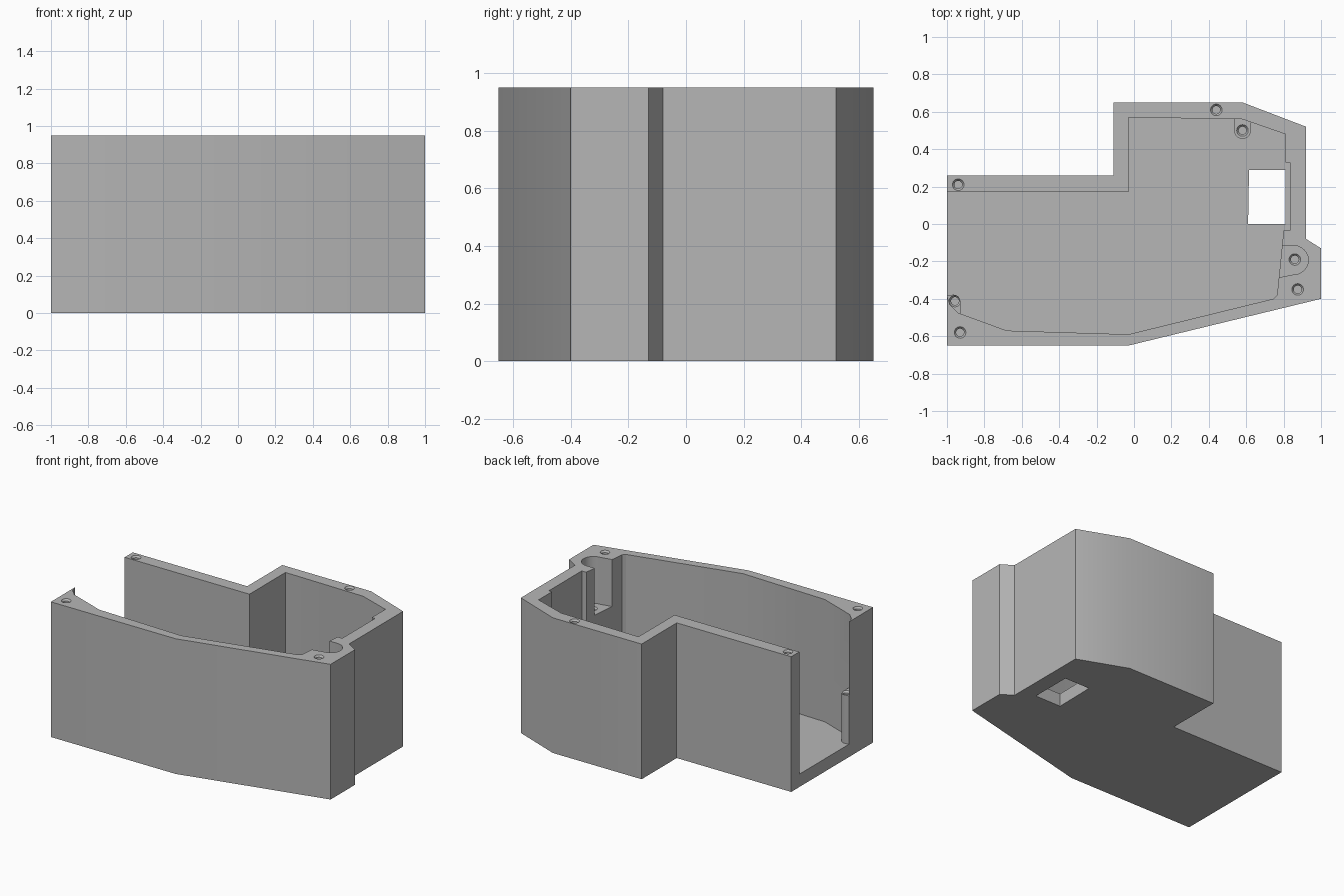
import bpy, bmesh
from math import sin, cos, pi, radians

old = bpy.data.objects.get("Cube")
if old:
    bpy.data.objects.remove(old, do_unlink=True)

HEIGHT = 0.95
FLOOR = 0.09
OVER = HEIGHT + 0.1

grey = bpy.data.materials.new("plain_grey")
grey.use_nodes = True
colour = (0.47, 0.47, 0.47, 1)
grey.diffuse_color = colour
grey.node_tree.nodes["Principled BSDF"].inputs["Base Color"].default_value = colour


def finish(name, bm):
    bmesh.ops.recalc_face_normals(bm, faces=bm.faces)
    mesh = bpy.data.meshes.new(name)
    bm.to_mesh(mesh)
    bm.free()
    mesh.materials.append(grey)
    ob = bpy.data.objects.new(name, mesh)
    bpy.context.collection.objects.link(ob)
    return ob


def prism(name, outline, z0, z1):
    """Extrude a flat outline between two heights."""
    bm = bmesh.new()
    face = bm.faces.new([bm.verts.new((x, y, z0)) for x, y in outline])
    top = bmesh.ops.extrude_face_region(bm, geom=[face])["geom"]
    for v in top:
        if isinstance(v, bmesh.types.BMVert):
            v.co.z = z1
    return finish(name, bm)


def arc(cx, cy, r, start, end, steps=12):
    angles = [radians(start + (end - start) * i / steps) for i in range(steps + 1)]
    return [(cx + r * cos(a), cy + r * sin(a)) for a in angles]


def lathe_cutter(name, x, y, profile, sides=24):
    """Stack rings of (radius, height) into a closed round cutter."""
    bm = bmesh.new()
    rings = [[bm.verts.new((x + r * cos(2 * pi * i / sides),
                            y + r * sin(2 * pi * i / sides), z))
              for i in range(sides)] for r, z in profile]
    for low, high in zip(rings, rings[1:]):
        for i in range(sides):
            j = (i + 1) % sides
            bm.faces.new((low[i], low[j], high[j], high[i]))
    bm.faces.new(rings[0])
    bm.faces.new(rings[-1])
    return finish(name, bm)


def combine(target, tool, operation):
    """Apply a boolean and discard the helper."""
    mod = target.modifiers.new("combine", "BOOLEAN")
    mod.solver = "EXACT"
    mod.operation = operation
    mod.object = tool
    graph = bpy.context.evaluated_depsgraph_get()
    mesh = bpy.data.meshes.new_from_object(target.evaluated_get(graph))
    target.modifiers.clear()
    target.data = mesh
    bpy.data.objects.remove(tool, do_unlink=True)


def screw_hole(target, x, y, top, depth):
    profile = [(0.021, top - depth), (0.021, top - 0.012),
               (0.031, top), (0.031, top + 0.03)]
    combine(target, lathe_cutter("screw_cutter", x, y, profile), "DIFFERENCE")


# Outer shell
case = prism("case", [(-1, -0.65), (-0.03, -0.65), (1, -0.4), (1, -0.13),
                      (0.92, -0.08), (0.92, 0.52), (0.58, 0.65),
                      (-0.11, 0.65), (-0.11, 0.26), (-1, 0.26)], 0, HEIGHT)

# Cavity, open at the right end
cavity = prism("cavity", [(-1.1, 0.17), (-0.03, 0.17), (-0.03, 0.57), (0.58, 0.56),
                          (0.81, 0.48), (0.81, 0.33), (0.835, 0.33), (0.835, -0.035),
                          (0.8, -0.035), (0.765, -0.38), (0.745, -0.4),
                          (-0.03, -0.59), (-0.68, -0.57), (-0.94, -0.475),
                          (-0.985, -0.43), (-1, -0.38), (-1.1, -0.38)], FLOOR, OVER)
combine(case, cavity, "DIFFERENCE")

# Pocket in the left wall above a ledge
LEDGE = 0.62
pocket = prism("pocket", [(0.7, -0.115)] + arc(0.855, -0.193, 0.077, 90, -90)
               + [(0.7, -0.3)], LEDGE, OVER)
combine(case, pocket, "DIFFERENCE")

# Low mounting posts
POST = 0.43
back_post = prism("back_post", [(0.535, 0.6)] + arc(0.58, 0.5, 0.045, 180, 360)
                  + [(0.625, 0.6)], FLOOR - 0.03, POST)
combine(case, back_post, "UNION")
front_post = prism("front_post", [(-1, -0.52), (-1, -0.38)]
                   + arc(-0.965, -0.415, 0.037, 90, 0, 6)
                   + [(-0.928, -0.52)], FLOOR - 0.03, POST)
combine(case, front_post, "UNION")

# Rectangular opening through the floor
opening = prism("opening", [(0.61, 0), (0.81, 0), (0.81, 0.29), (0.615, 0.29)],
                -0.1, FLOOR + 0.05)
combine(case, opening, "DIFFERENCE")

# Screw holes in the rim, posts and ledge
for x, y in [(-0.94, 0.21), (-0.93, -0.58), (0.44, 0.61), (0.875, -0.35)]:
    screw_hole(case, x, y, HEIGHT, 0.3)
screw_hole(case, 0.58, 0.5, POST, 0.25)
screw_hole(case, -0.957, -0.412, POST, 0.25)
screw_hole(case, 0.86, -0.19, LEDGE, 0.25)

# Soft shading on shallow bends only
bpy.ops.object.select_all(action="DESELECT")
case.select_set(True)
bpy.context.view_layer.objects.active = case
bpy.ops.object.shade_smooth_by_angle(angle=radians(30))
